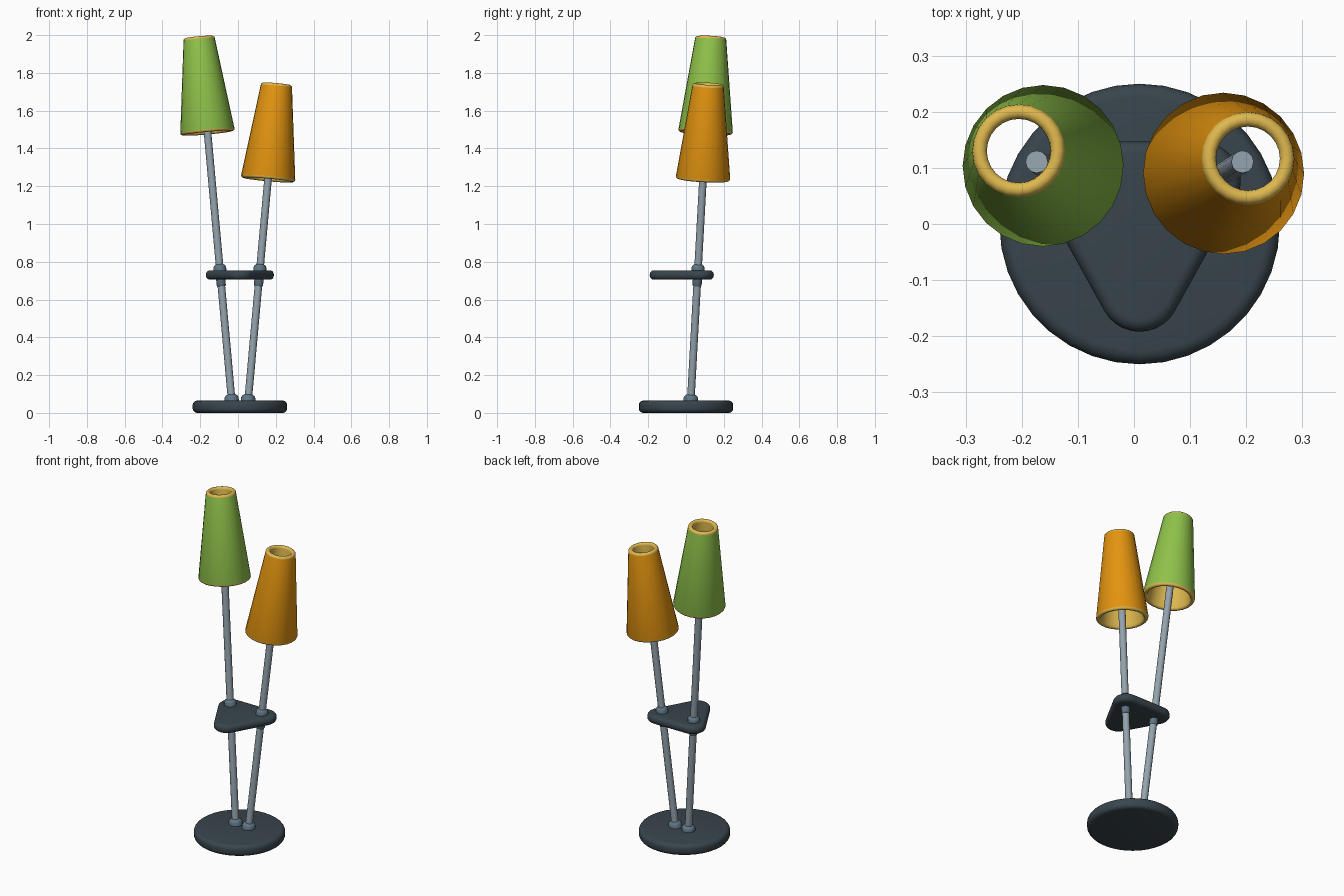
import bpy, bmesh, math
from mathutils import Vector, Matrix

if "Cube" in bpy.data.objects:
    bpy.data.objects.remove(bpy.data.objects["Cube"])


def srgb(r, g, b):
    return tuple(c / 12.92 if c <= 0.04045 else ((c + 0.055) / 1.055) ** 2.4 for c in (r, g, b)) + (1,)


def material(name, *rgb):
    m = bpy.data.materials.new(name)
    m.diffuse_color = srgb(*rgb)
    m.use_nodes = True
    m.node_tree.nodes["Principled BSDF"].inputs["Base Color"].default_value = m.diffuse_color
    return m


DARK = material("dark slate", 0.22, 0.27, 0.30)
STEEL = material("steel grey", 0.58, 0.64, 0.68)
COLLAR = material("blue grey", 0.37, 0.46, 0.52)
GREEN = material("lime green", 0.56, 0.76, 0.29)
ORANGE = material("orange", 0.89, 0.58, 0.06)
YELLOW = material("warm yellow", 0.87, 0.72, 0.31)


def stack(name, loops, mats, matrix=Matrix(), closed=False, rule=None):
    """Skin a list of equal-length point loops; cap the ends unless closed."""
    bm = bmesh.new()
    rings = [[bm.verts.new(p) for p in loop] for loop in loops]
    n = len(rings[0])
    for k in range(len(rings) if closed else len(rings) - 1):
        a, b = rings[k], rings[(k + 1) % len(rings)]
        for i in range(n):
            j = (i + 1) % n
            f = bm.faces.new((a[i], a[j], b[j], b[i]))
            f.material_index = rule(k) if rule else 0
    if not closed:
        bm.faces.new(rings[0][::-1])
        bm.faces.new(rings[-1])
    bmesh.ops.recalc_face_normals(bm, faces=bm.faces)
    mesh = bpy.data.meshes.new(name)
    bm.to_mesh(mesh)
    bm.free()
    for m in mats:
        mesh.materials.append(m)
    ob = bpy.data.objects.new(name, mesh)
    bpy.context.collection.objects.link(ob)
    ob.matrix_world = matrix
    bpy.ops.object.select_all(action='DESELECT')
    ob.select_set(True)
    bpy.context.view_layer.objects.active = ob
    bpy.ops.object.shade_smooth_by_angle(angle=math.radians(40))
    return ob


def circle(r, z, n):
    return [(r * math.cos(2 * math.pi * i / n), r * math.sin(2 * math.pi * i / n), z) for i in range(n)]


def lathe(name, profile, n, mats, matrix=Matrix(), **kw):
    return stack(name, [circle(r, z, n) for r, z in profile], mats, matrix, **kw)


def rounded_edge(z0, z1, rad, steps=4):
    """(inset, z) pairs for a slab with rounded upper and lower edges."""
    low = [(rad * (1 - math.sin(a)), z0 + rad * (1 - math.cos(a)))
           for a in (math.pi / 2 * i / steps for i in range(steps + 1))]
    return low + [(i, z0 + z1 - z) for i, z in reversed(low)]


CX = 0.01  # lamp axis of symmetry

# round foot
lathe("base", [(0.25 - i, z) for i, z in rounded_edge(0, 0.065, 0.024)], 36, [DARK],
      Matrix.Translation((CX, 0, 0)))


# rounded triangular brace plate
def tri_loop(inset, z):
    pts = []
    for x, y, start in ((0.108, 0.075, -28), (-0.108, 0.075, 90), (0, -0.12, 208)):
        sweep = 124 if y < 0 else 118
        for i in range(11):
            a = math.radians(start + sweep * i / 10)
            r = 0.072 - inset
            pts.append((CX + x + r * math.cos(a), y + r * math.sin(a), z))
    return pts


stack("brace_plate", [tri_loop(i, z) for i, z in rounded_edge(0.705, 0.755, 0.022)], [DARK])


# shade wall: outer cone, rounded top rim, inner cone, rounded bottom rim
def shade_profile(length=0.512, r0=0.144, r1=0.083, wall=0.026):
    h = wall / 2
    arc = [math.pi * i / 6 for i in range(7)]
    top = [(r1 - h + h * math.cos(a), length - h + h * math.sin(a)) for a in arc]
    bottom = [(r0 - h - h * math.cos(a), h - h * math.sin(a)) for a in arc]
    return top + bottom


# the two leaning lamps
for label, side, z_shade, colour in (("left", -1, 1.481, GREEN), ("right", 1, 1.233, ORANGE)):
    slope = Vector((side * 0.09, 0.055, 1))
    tilt = Vector((0, 0, 1)).rotation_difference(slope.normalized()).to_matrix().to_4x4()

    def at(z):
        p = Vector((CX + side * 0.043, 0.025, 0.06)) + slope * (z - 0.06)
        return Matrix.Translation(p) @ tilt

    lathe(label + "_pole", [(0.02, 0), (0.02, 1.57 * slope.length)], 12, [STEEL], at(0.05))
    lathe(label + "_base_collar", [(0.038, -0.01), (0.038, 0.02), (0.032, 0.031), (0.022, 0.037)],
          12, [COLLAR], at(0.06))
    lathe(label + "_upper_collar", [(0.034, -0.01), (0.034, 0.018), (0.029, 0.028), (0.021, 0.034)],
          12, [COLLAR], at(0.752))
    lathe(label + "_lower_collar", [(0.021, -0.038), (0.024, -0.034), (0.025, 0.01)],
          12, [COLLAR], at(0.708))
    # profile segment 13 is the outer wall, the rest is lining and rims
    lathe(label + "_shade", shade_profile(), 24, [YELLOW, colour], at(z_shade),
          closed=True, rule=lambda k: 1 if k == 13 else 0)
